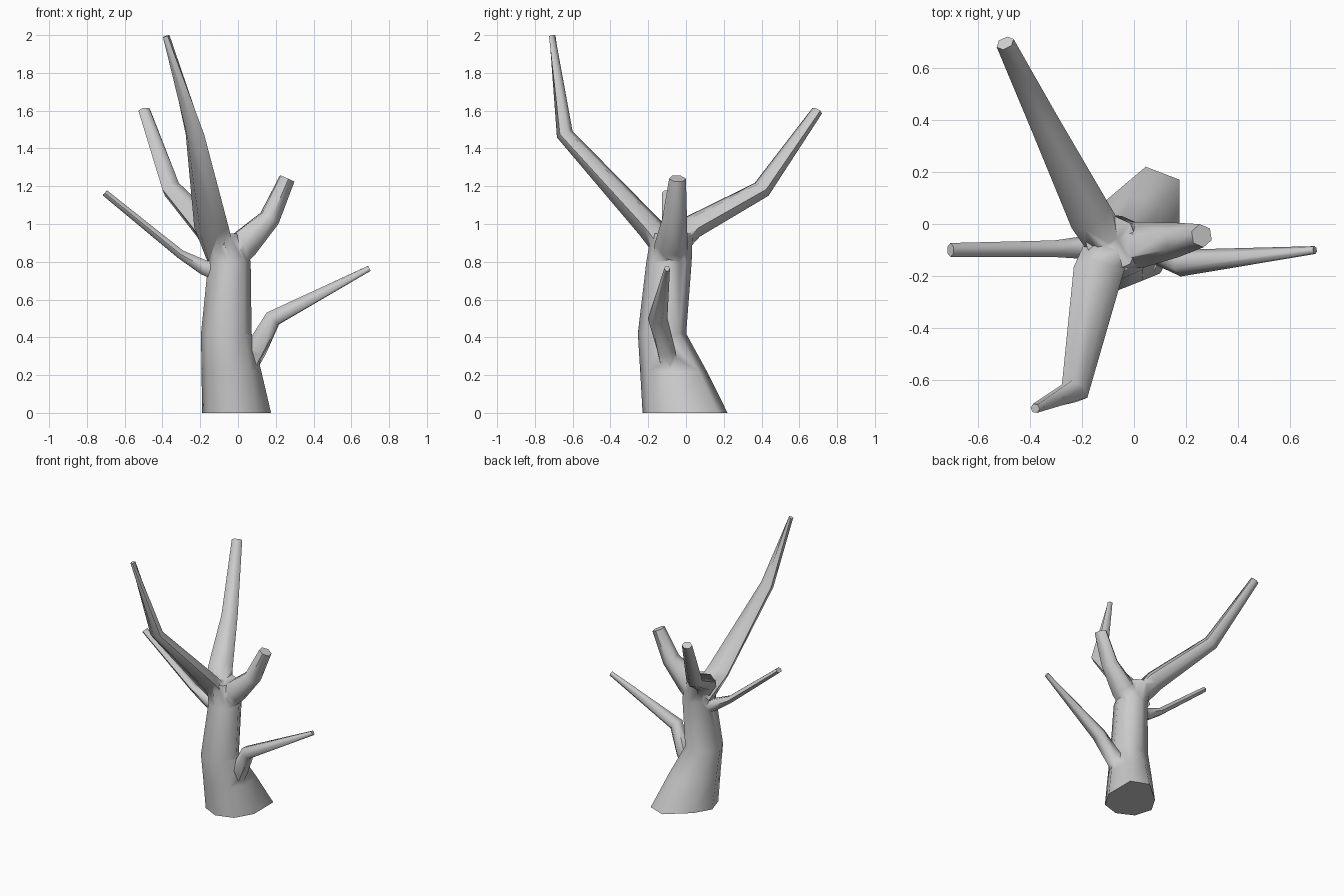
import bpy, bmesh, math
from mathutils import Vector

if "Cube" in bpy.data.objects:
    bpy.data.objects.remove(bpy.data.objects["Cube"])


def loft(name, rings):
    """Skin a list of equal-length point rings into a closed solid."""
    bm = bmesh.new()
    loops = [[bm.verts.new(p) for p in ring] for ring in rings]
    n = len(loops[0])
    for a, b in zip(loops, loops[1:]):
        for i in range(n):
            j = (i + 1) % n
            bm.faces.new((a[i], a[j], b[j], b[i]))
    bm.faces.new(loops[0][::-1])
    bm.faces.new(loops[-1])
    bmesh.ops.recalc_face_normals(bm, faces=bm.faces[:])
    me = bpy.data.meshes.new(name)
    bm.to_mesh(me)
    bm.free()
    ob = bpy.data.objects.new(name, me)
    bpy.context.collection.objects.link(ob)
    return ob


def branch(name, path, sides=6):
    """Tapered bent limb; path items are (x, y, z, half width, half thickness)."""
    pts = [Vector(p[:3]) for p in path]
    rings = []
    for i, p in enumerate(path):
        d = Vector()
        if i > 0:
            d += (pts[i] - pts[i - 1]).normalized()
        if i < len(pts) - 1:
            d += (pts[i + 1] - pts[i]).normalized()
        d.normalize()
        side = d.cross(Vector((0, 0, 1))).normalized()
        up = side.cross(d)
        rings.append([pts[i] + side * p[3] * math.cos(t) + up * p[4] * math.sin(t)
                      for t in (2 * math.pi * k / sides for k in range(sides))])
    return loft(name, rings)


# Trunk: irregular flared foot, then rounded rings (z, cx, cy, rx, ry)
foot = [(.175, -.06), (.175, .17), (.045, .22), (-.12, .08),
        (-.19, -.04), (-.15, -.17), (-.03, -.23), (.1, -.19)]


def ring(z, cx, cy, rx, ry):
    return [(cx + rx * math.cos(k * math.pi / 4), cy + ry * math.sin(k * math.pi / 4), z)
            for k in range(8)]


upper = [ring(.42, -.062, -.127, .134, .128),
         ring(.80, -.045, -.09, .112, .12),
         ring(.95, -.085, -.075, .10, .11)]
mid = [((f[0] + u[0]) / 2, (f[1] + u[1]) / 2, .22) for f, u in zip(foot, upper[0])]
tree = loft("tree_trunk", [[(x, y, 0) for x, y in foot], mid] + upper)

# Limbs
limbs = [
    branch("front_tall_branch", [(-.09, -.06, .82, .085, .075), (-.14, -.19, .98, .095, .068),
                                 (-.228, -.642, 1.475, .055, .042), (-.38, -.708, 1.995, .019, .018)]),
    branch("back_branch", [(-.09, -.09, .86, .08, .07), (-.165, .025, .98, .085, .065),
                           (-.35, .40, 1.183, .056, .05), (-.495, .695, 1.6, .036, .028)]),
    branch("left_branch", [(-.08, -.085, .74, .05, .06), (-.18, -.09, .77, .045, .045),
                           (-.305, -.095, .84, .032, .027), (-.705, -.10, 1.165, .027, .02)]),
    branch("right_stub", [(-.04, -.08, .82, .09, .09), (.03, -.08, .89, .088, .09),
                          (.167, -.06, 1.03, .066, .06), (.26, -.045, 1.24, .045, .045)]),
    branch("right_low_branch", [(.03, -.085, .22, .05, .06), (.095, -.105, .335, .052, .06),
                                (.185, -.15, .50, .052, .05), (.695, -.10, .765, .015, .017)]),
]

# Merge limbs into the trunk
bpy.context.view_layer.objects.active = tree
tree.select_set(True)
for limb in limbs:
    mod = tree.modifiers.new("join", 'BOOLEAN')
    mod.operation = 'UNION'
    mod.solver = 'EXACT'
    mod.object = limb
    bpy.ops.object.modifier_apply(modifier=mod.name)
    bpy.data.objects.remove(limb)
tree.name = "tree"
bpy.ops.object.shade_smooth_by_angle(angle=math.radians(62))
